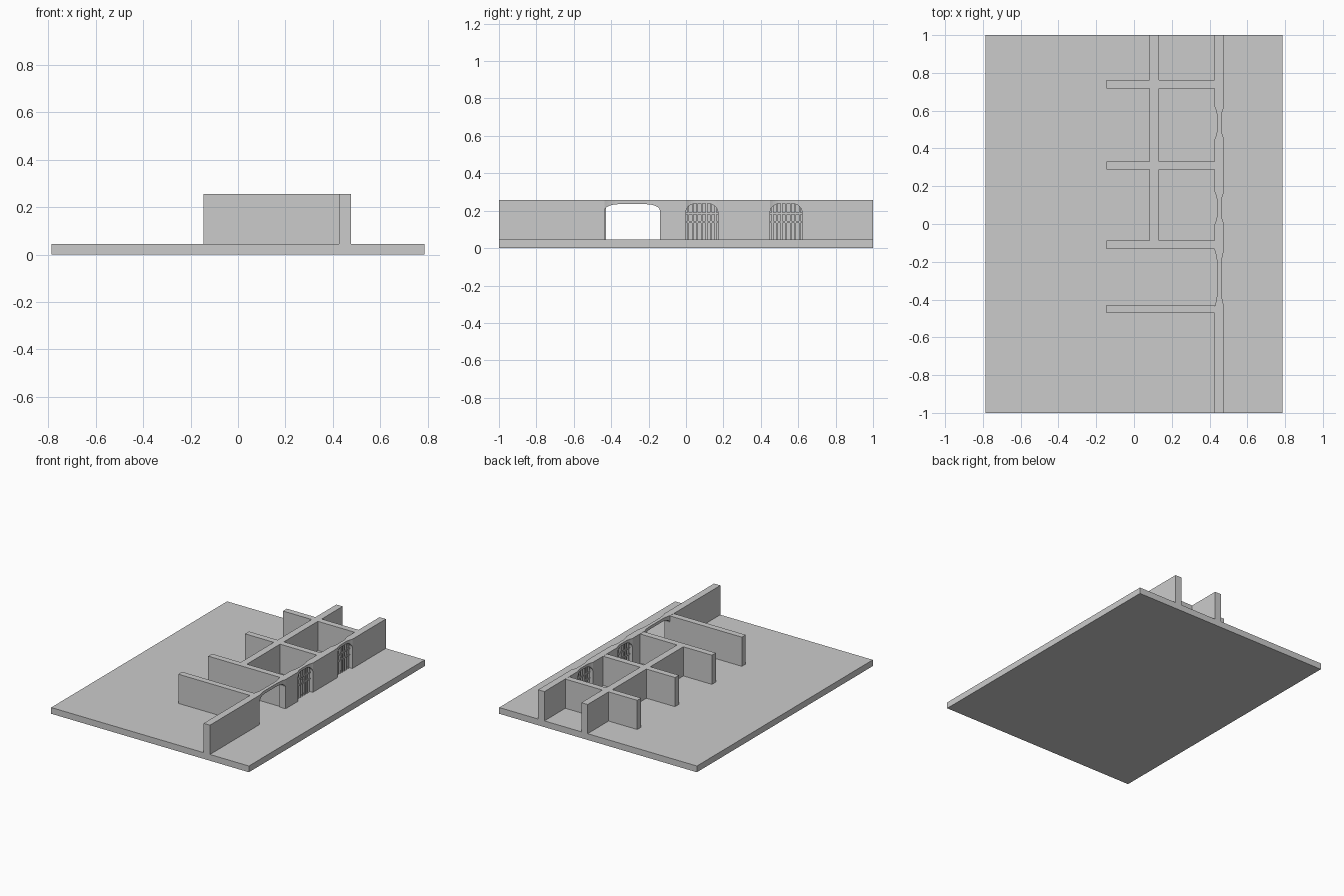
import bpy, bmesh, math

cube = bpy.data.objects.get("Cube")
if cube:
    bpy.data.objects.remove(cube, do_unlink=True)

stone = bpy.data.materials.new("stone grey")
stone.use_nodes = True
GREY = (0.6, 0.6, 0.6, 1)
stone.diffuse_color = GREY
stone.node_tree.nodes["Principled BSDF"].inputs["Base Color"].default_value = GREY

FLOOR, TOP = 0.045, 0.256
WALL_X, HALF = 0.452, 0.025


def finish(name, bm):
    bmesh.ops.recalc_face_normals(bm, faces=bm.faces)
    mesh = bpy.data.meshes.new(name)
    bm.to_mesh(mesh)
    bm.free()
    mesh.materials.append(stone)
    obj = bpy.data.objects.new(name, mesh)
    bpy.context.collection.objects.link(obj)
    return obj


def loft(name, sections):
    """Rectangular sections along y: (y, bottom, top, centre x, half width)."""
    bm = bmesh.new()
    rings = []
    for y, low, high, x, half in sections:
        rings.append([bm.verts.new((x + sx * half, y, z)) for sx, z in
                      ((-1, low), (1, low), (1, high), (-1, high))])
    for a, b in zip(rings, rings[1:]):
        for i in range(4):
            j = (i + 1) % 4
            bm.faces.new((a[i], a[j], b[j], b[i]))
    bm.faces.new(rings[0])
    bm.faces.new(rings[-1])
    return finish(name, bm)


def box(name, x0, x1, y0, y1, z0, z1):
    x, half = (x0 + x1) / 2, (x1 - x0) / 2
    return loft(name, [(y0, z0, z1, x, half), (y1, z0, z1, x, half)])


def arch_profile(y0, y1, corner, spring, crown, steps=6):
    """Rounded-corner arch as (y, z, 0..1 rise) points."""
    rise = []
    for i in range(steps + 1):
        a = math.pi / 2 * i / steps
        rise.append((corner * (1 - math.cos(a)), math.sin(a)))
    left = [(y0 + d, spring + (crown - spring) * s, s) for d, s in rise]
    right = [(y1 - d, spring + (crown - spring) * s, s) for d, s in reversed(rise)]
    return left + right


# Ground slab
box("ground_slab", -0.787, 0.787, -1, 1, 0, FLOOR)

# Main wall: piers between the openings, thinned lintels above them
openings = [("gateway", -0.435, -0.14, 0.075, 0.202, 0.235),
            ("cell_window_front", 0.0, 0.17, 0.055, 0.195, 0.238),
            ("cell_window_back", 0.45, 0.62, 0.055, 0.195, 0.238)]
edges = [-1] + [y for o in openings for y in o[1:3]] + [1]
for n, (y0, y1) in enumerate(zip(edges[::2], edges[1::2])):
    box(f"main_wall_pier_{n + 1}", WALL_X - HALF, WALL_X + HALF, y0, y1, FLOOR, TOP)

profiles = {}
for name, y0, y1, corner, spring, crown in openings:
    profile = profiles[name] = arch_profile(y0, y1, corner, spring, crown)
    loft(name + "_lintel", [(y, z, TOP, WALL_X, HALF - 0.013 * s * s)
                            for y, z, s in profile])


def arch_height(profile, y):
    for (ya, za, _), (yb, zb, _) in zip(profile, profile[1:]):
        if ya <= y <= yb:
            return za + (zb - za) * (y - ya) / max(yb - ya, 1e-6)
    return FLOOR


# Barred grilles in the two windows
R = 0.0045
for name, y0, y1, *_ in openings[1:]:
    profile = profiles[name]
    bars = 7
    for i in range(bars):
        y = y0 + (y1 - y0) * (i + 0.5) / bars
        box(f"{name}_bar_{i + 1}", WALL_X - R, WALL_X + R, y - R, y + R,
            FLOOR, arch_height(profile, y) + 0.004)
    for i, z in enumerate((0.14, 0.185)):
        box(f"{name}_rail_{i + 1}", WALL_X - R, WALL_X + R, y0, y1, z - R, z + R)

# Long inner wall, split at the cross walls
cross = [-0.45, -0.11, 0.31, 0.74]
T = 0.022
stops = cross[1:] + [1 + T]
for n, (a, b) in enumerate(zip(stops, stops[1:])):
    box(f"inner_wall_{n + 1}", 0.083, 0.133, a + T, b - T, FLOOR, TOP - 0.001)

# Cross walls dividing the cells
for n, y in enumerate(cross):
    box(f"cross_wall_{n + 1}", -0.145, WALL_X - HALF, y - T, y + T, FLOOR, TOP - 0.001)
